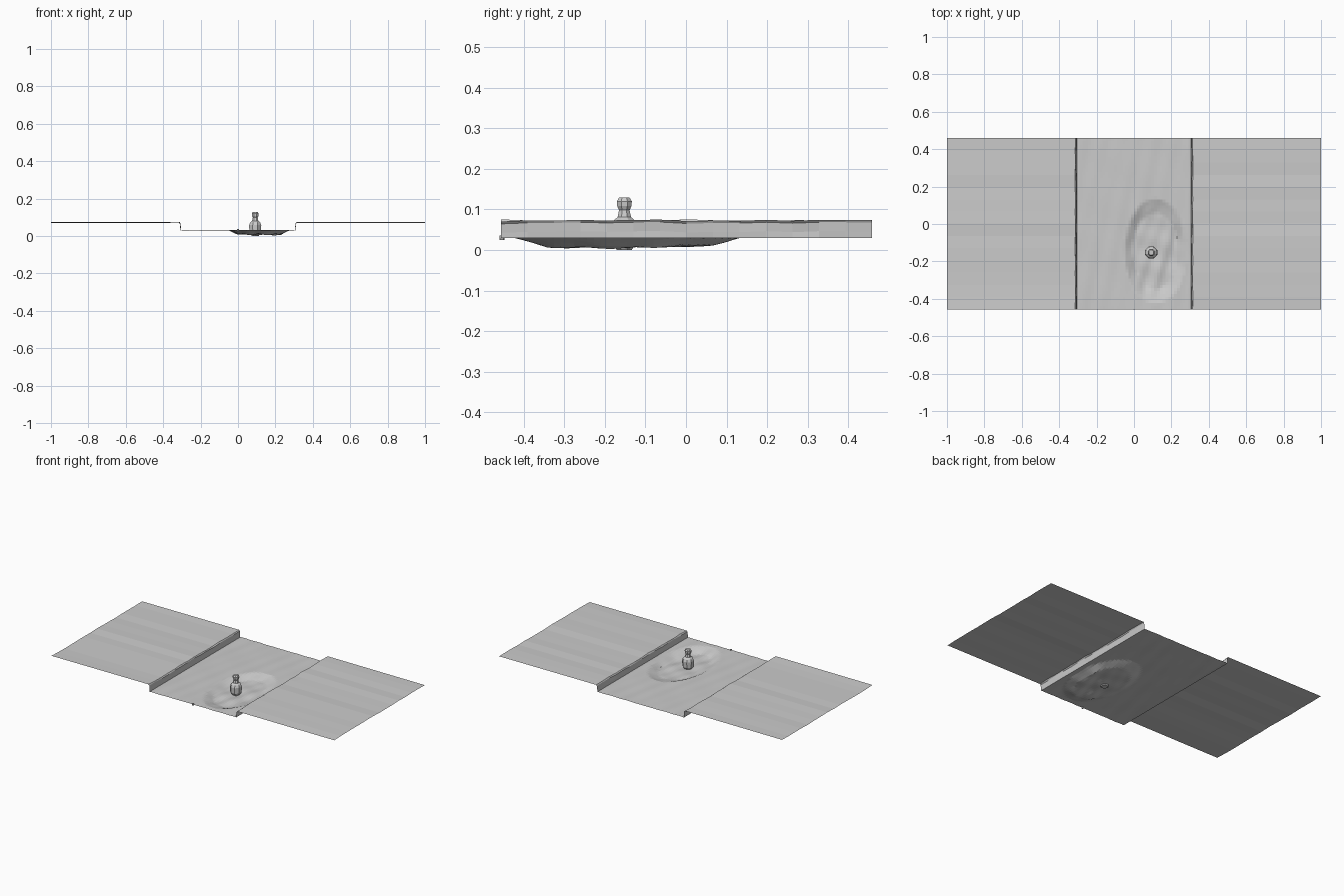
import bpy, bmesh, math

if "Cube" in bpy.data.objects:
    bpy.data.objects.remove(bpy.data.objects["Cube"])

Y0, Y1 = -0.456, 0.459


def make_object(name, bm):
    bmesh.ops.remove_doubles(bm, verts=bm.verts, dist=1e-5)
    me = bpy.data.meshes.new(name)
    bm.to_mesh(me)
    bm.free()
    ob = bpy.data.objects.new(name, me)
    bpy.context.collection.objects.link(ob)
    return ob


def sheet(name, columns, rows, point):
    """Open surface: point(i, y) gives the vertex on column i at depth y."""
    bm = bmesh.new()
    g = [[bm.verts.new(point(i, Y0 + (Y1 - Y0) * j / rows)) for j in range(rows + 1)]
         for i in range(columns)]
    for i in range(columns - 1):
        for j in range(rows):
            bm.faces.new((g[i][j], g[i + 1][j], g[i + 1][j + 1], g[i][j + 1]))
    bmesh.ops.recalc_face_normals(bm, faces=bm.faces)
    if sum(f.normal.z * f.calc_area() for f in bm.faces) < 0:
        bmesh.ops.reverse_faces(bm, faces=bm.faces)
    return make_object(name, bm)


def wobble(x, y, amp):
    """Fixed unevenness made of a few waves."""
    return amp * 0.5 * (math.sin(2.3 * x + 1.7 * y + 0.4) * math.cos(3.1 * y - 1.3 * x)
                        + 0.5 * math.sin(4.7 * x - 2.9 * y + 1.1))


# raised pavements with uneven kerbs
kerb = [(1.0, 0.072), (0.36, 0.073), (0.314, 0.073), (0.309, 0.067),
        (0.307, 0.045), (0.306, 0.03)]
for side, label in ((-1, "left"), (1, "right")):
    def pave(i, y, s=side):
        x, z = kerb[i]
        dx = wobble(i * 2.1 + s, y * 12, 0.004) if 1 < i < 5 else 0
        dz = wobble(s * 5, y * 9, 0.004) if i < 5 else 0
        return (s * (x + dx), y, z + dz)
    sheet(label + "_pavement", len(kerb), 14, pave)


# sunken road with an oval crater
N = 40


def road(i, y):
    x = -0.306 + 0.612 * i / N
    r = math.hypot((x - 0.115) / 0.165, (y + 0.145) / 0.28)
    z = 0.031 + wobble(x * 14, y * 5, 0.002)
    if i in (0, N):
        z = 0.03
    t = min(1, max(0, (1 - r) / 0.27))
    return (x, y, z - t * (0.022 + wobble(x * 16, y * 9, 0.007)))


sheet("cratered_road", N + 1, 56, road)


# squat post standing in the crater
def lathe(name, cx, cy, profile, sides):
    bm = bmesh.new()
    rings = [[bm.verts.new((cx + r * math.cos(2 * math.pi * (k + .5) / sides),
                            cy + r * math.sin(2 * math.pi * (k + .5) / sides), z))
              for k in range(sides)] for r, z in profile]
    for a, b in zip(rings, rings[1:]):
        for k in range(sides):
            n = (k + 1) % sides
            bm.faces.new((a[k], a[n], b[n], b[k]))
    bm.faces.new(rings[0][::-1])
    bm.faces.new(rings[-1])
    return make_object(name, bm)


lathe("post", 0.092, -0.152,
      [(0.02, 0.0), (0.034, 0.022), (0.035, 0.058), (0.029, 0.072), (0.018, 0.081),
       (0.014, 0.098), (0.019, 0.108), (0.02, 0.12), (0.014, 0.129)], 8)

# small stone at the front edge of the road
lathe("stone", 0.0, -0.4535, [(0.006, 0.025), (0.006, 0.036)], 6)
